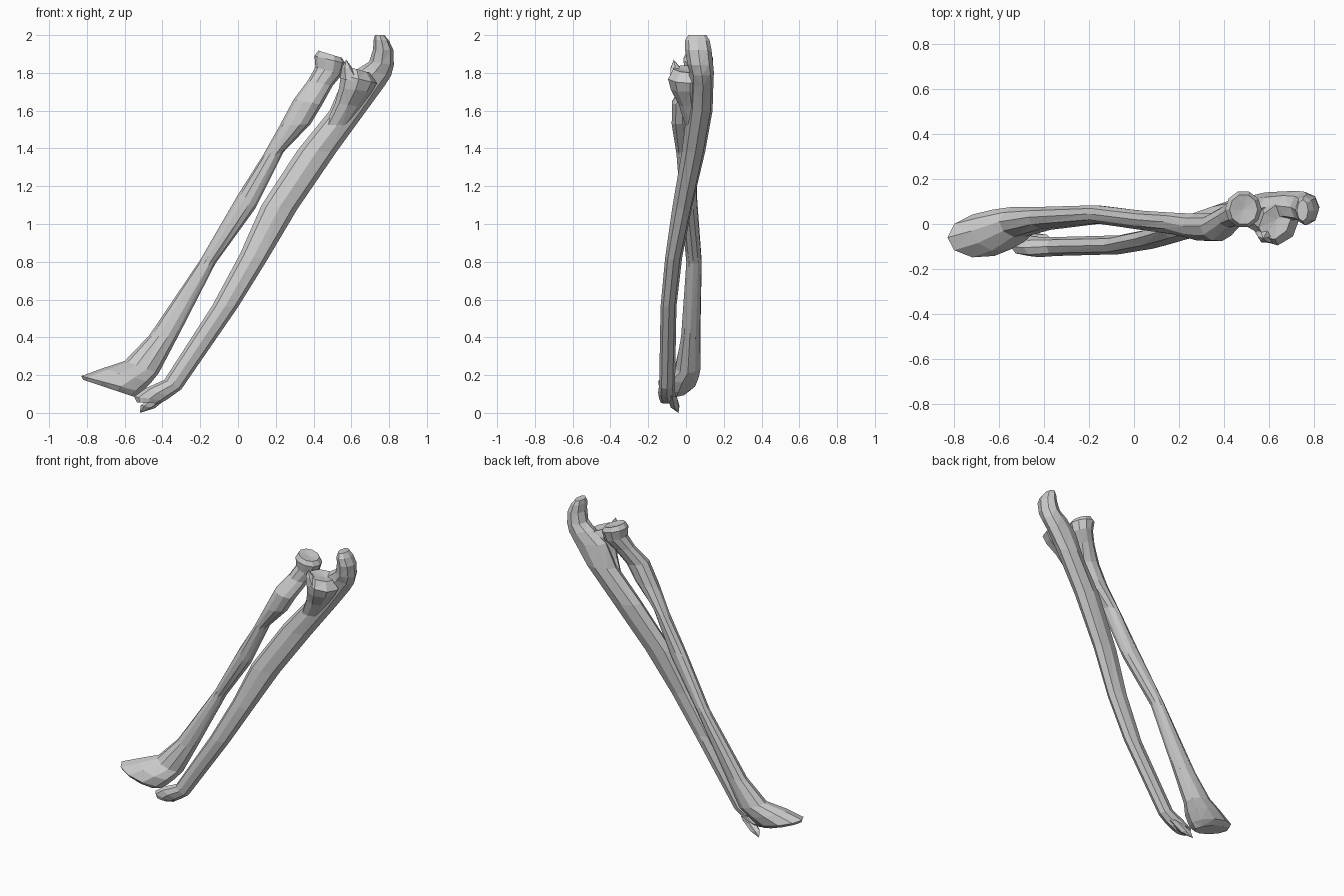
import bpy, bmesh, math
from mathutils import Vector


def loft(name, rings, sides=8, tip=None):
    """Skin rings given as left point (x, y, z), right point (x, y, z) and half depth in y."""
    bm = bmesh.new()
    loops = []
    for xl, yl, zl, xr, yr, zr, depth in rings:
        left, right = Vector((xl, yl, zl)), Vector((xr, yr, zr))
        mid, half = (left + right) / 2, (right - left) / 2
        loops.append([bm.verts.new(mid + half * math.cos(a) + Vector((0, depth * math.sin(a), 0)))
                      for a in (2 * math.pi * i / sides for i in range(sides))])
    for a, b in zip(loops, loops[1:]):
        for i in range(sides):
            j = (i + 1) % sides
            bm.faces.new((a[i], a[j], b[j], b[i]))
    bm.faces.new(loops[0])
    if tip:
        t = bm.verts.new(tip)
        for i in range(sides):
            bm.faces.new((loops[-1][i], loops[-1][(i + 1) % sides], t))
    else:
        bm.faces.new(loops[-1])
    bmesh.ops.triangulate(bm, faces=[f for f in bm.faces if len(f.verts) == 4])
    bmesh.ops.recalc_face_normals(bm, faces=bm.faces)
    mesh = bpy.data.meshes.new(name)
    bm.to_mesh(mesh)
    bm.free()
    obj = bpy.data.objects.new(name, mesh)
    bpy.context.collection.objects.link(obj)
    return obj


# Outer forearm bone: flared wrist end, bowed shaft, bump, neck and head
loft("outer_bone", [
    (-.82, -.065, .175, -.55, -.05, .085, .07),
    (-.83, -.06, .195, -.51, -.04, .11, .10),
    (-.72, -.03, .235, -.46, -.02, .16, .095),
    (-.60, .01, .275, -.42, .01, .21, .07),
    (-.47, .03, .41, -.32, .02, .40, .052),
    (-.20, .045, .81, -.12, .04, .79, .042),
    (0, .02, .155 + 1, .09, .01, 1.08, .045),
    (.13, .01, 1.36, .24, -.01, 1.38, .05),
    (.22, -.01, 1.52, .385, -.02, 1.53, .062),
    (.295, -.01, 1.66, .445, -.015, 1.63, .065),
    (.37, .035, 1.76, .50, .04, 1.73, .055),
    (.41, .06, 1.83, .55, .065, 1.79, .07),
    (.405, .065, 1.89, .568, .065, 1.85, .083),
    (.425, .065, 1.918, .55, .065, 1.88, .068)], sides=10, tip=(.485, .065, 1.89))

# Inner forearm bone: wrist knob, shaft and the hooked elbow end
loft("inner_bone", [
    (-.535, -.105, .055, -.42, -.10, .05, .03),
    (-.55, -.10, .085, -.385, -.095, .065, .045),
    (-.49, -.105, .13, -.355, -.10, .085, .045),
    (-.39, -.10, .175, -.30, -.10, .125, .042),
    (-.135, -.095, .57, 0, -.09, .56, .042),
    (.01, -.065, .84, .155, -.065, .81, .045),
    (.125, -.03, 1.10, .315, -.01, 1.08, .052),
    (.315, .03, 1.39, .52, .05, 1.38, .062),
    (.485, .06, 1.60, .68, .085, 1.60, .068),
    (.55, .07, 1.75, .775, .09, 1.73, .065),
    (.64, .08, 1.825, .81, .085, 1.785, .065),
    (.695, .075, 1.86, .825, .075, 1.84, .068),
    (.715, .065, 1.925, .823, .065, 1.92, .07),
    (.718, .06, 1.975, .80, .06, 1.97, .065),
    (.725, .06, 2.0, .775, .06, 2.0, .048)])

# Shelf on the front of the elbow hook, tilted up to a beak
loft("elbow_shelf", [
    (.45, .03, 1.50, .56, .04, 1.49, .03),
    (.515, .005, 1.64, .65, .03, 1.62, .055),
    (.535, 0, 1.72, .71, .02, 1.70, .09),
    (.545, -.01, 1.79, .735, .02, 1.745, .10),
    (.555, -.015, 1.84, .70, .03, 1.80, .075)], tip=(.635, .02, 1.805))
loft("shelf_beak", [
    (.54, -.04, 1.77, .66, -.05, 1.75, .045),
    (.55, -.055, 1.83, .61, -.055, 1.82, .03)], sides=6, tip=(.573, -.065, 1.87))

# Small spike at the wrist end of the inner bone
loft("wrist_spike", [
    (-.47, -.07, .07, -.36, -.075, .09, .03),
    (-.515, -.055, .04, -.44, -.06, .025, .025)], sides=6, tip=(-.52, -.04, 0))
